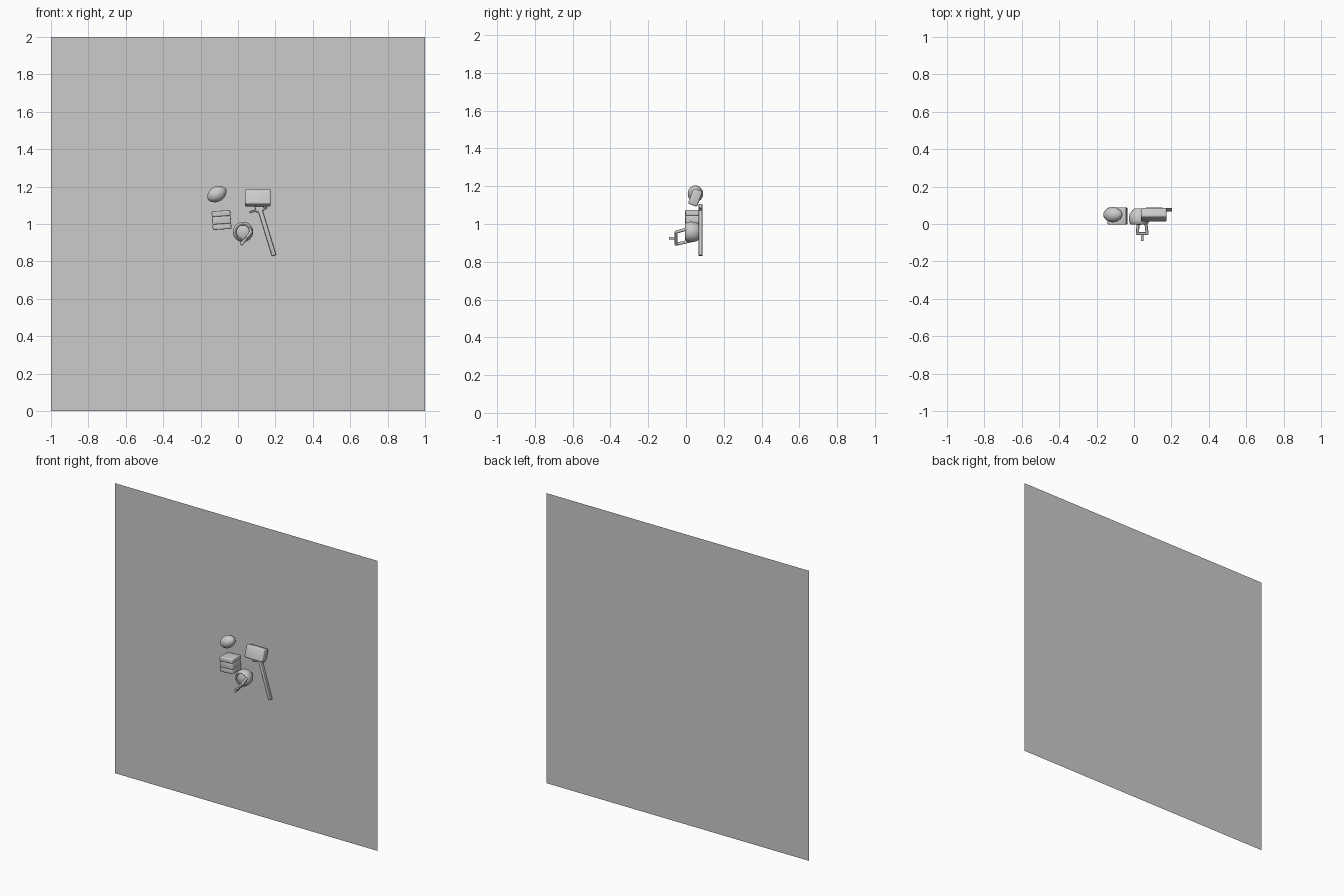
import bpy, bmesh
from math import radians, sin, cos, pi
from mathutils import Vector, Matrix

cube = bpy.data.objects.get("Cube")
if cube:
    bpy.data.objects.remove(cube)


def finish(name, bm, matrix=Matrix(), smooth=True):
    bmesh.ops.recalc_face_normals(bm, faces=bm.faces)
    mesh = bpy.data.meshes.new(name)
    bm.to_mesh(mesh)
    bm.free()
    mesh.transform(matrix)
    obj = bpy.data.objects.new(name, mesh)
    bpy.context.collection.objects.link(obj)
    if smooth:
        bpy.ops.object.select_all(action="DESELECT")
        obj.select_set(True)
        bpy.context.view_layer.objects.active = obj
        bpy.ops.object.shade_smooth_by_angle(angle=radians(40))
    return obj


def place(center, axis="X", degrees=0):
    return Matrix.Translation(center) @ Matrix.Rotation(radians(degrees), 4, axis)


def rounded_box(name, size, matrix, radius):
    bm = bmesh.new()
    bmesh.ops.create_cube(bm, size=1)
    bmesh.ops.scale(bm, vec=size, verts=bm.verts)
    bmesh.ops.bevel(bm, geom=bm.edges[:], offset=radius, segments=3,
                    profile=0.5, affect="EDGES")
    return finish(name, bm, matrix)


def lathe(name, profile, matrix, steps=32):
    bm = bmesh.new()
    verts = [bm.verts.new((r, 0, z)) for r, z in profile]
    edges = [bm.edges.new(pair) for pair in zip(verts, verts[1:])]
    bmesh.ops.spin(bm, geom=verts + edges, cent=(0, 0, 0), axis=(0, 0, 1),
                   angle=2 * pi, steps=steps)
    bmesh.ops.remove_doubles(bm, verts=bm.verts, dist=0.0002)
    return finish(name, bm, matrix)


def rod(name, start, end, radius, sides=12):
    start, end = Vector(start), Vector(end)
    span = end - start
    bm = bmesh.new()
    bmesh.ops.create_cone(bm, cap_ends=True, segments=sides, radius1=radius,
                          radius2=radius, depth=span.length)
    turn = span.to_track_quat("Z", "Y").to_matrix().to_4x4()
    return finish(name, bm, Matrix.Translation((start + end) / 2) @ turn)


# Flat single-sided backdrop behind the loose objects
bm = bmesh.new()
bmesh.ops.create_grid(bm, x_segments=1, y_segments=1, size=1)
finish("back_panel", bm, place((0, 0.09, 1), "X", 90), smooth=False)

# Pointed oval, long axis tilted up to the right
oval = [(0.041 * sin(pi * i / 16) ** 1.2, -0.056 * cos(pi * i / 16))
        for i in range(17)]
lathe("oval_pod", oval, place((-0.113, 0.05, 1.16), "Y", 60))

# Soft block built from three stacked layers with narrow seams
tilt = place((-0.088, 0.042, 1.02), "Y", -4)
for name, height, level in (("lower", 0.03, -0.034), ("middle", 0.042, 0.001),
                            ("upper", 0.03, 0.036)):
    rounded_box("block_" + name, (0.1, 0.092, height),
                tilt @ Matrix.Translation((0, 0, level)), 0.006)

# Round pot facing forward, with a raised rim and a shallow lid
pot = [(0, -0.044), (0.026, -0.044), (0.037, -0.034), (0.05, -0.016),
       (0.054, 0.004), (0.054, 0.02), (0.05, 0.036), (0.042, 0.043),
       (0.037, 0.043), (0.035, 0.037), (0.02, 0.042), (0, 0.044)]
lathe("pot_body", pot, place((0.027, 0.039, 0.958), "X", 90))

# Bracket handle and peg in front of the pot
upper, lower = (0.07, -0.052, 0.957), (0.019, -0.052, 0.893)
middle = (Vector(upper) + Vector(lower)) / 2
rod("pot_handle_bar", upper, lower, 0.008)
rod("pot_handle_upper_arm", upper, (0.062, 0.02, 0.978), 0.008)
rod("pot_handle_lower_arm", lower, (0.022, 0.03, 0.912), 0.008)
rod("pot_handle_peg", middle, middle + Vector((0, -0.038, 0)), 0.007)
for name, corner in (("upper", upper), ("lower", lower)):
    bm = bmesh.new()
    bmesh.ops.create_uvsphere(bm, u_segments=12, v_segments=8, radius=0.008)
    finish("pot_handle_" + name + "_joint", bm, Matrix.Translation(corner))

# Mallet head, collar and slanted handle
rounded_box("mallet_head", (0.138, 0.052, 0.086),
            place((0.106, 0.049, 1.14), "X", -20), 0.009)
rounded_box("mallet_collar", (0.095, 0.018, 0.009),
            place((0.108, 0.078, 1.075), "Y", -14), 0.003)
rounded_box("mallet_neck", (0.045, 0.018, 0.035),
            place((0.115, 0.077, 1.084), "Y", -17), 0.004)
rounded_box("mallet_handle", (0.024, 0.019, 0.285),
            place((0.151, 0.077, 0.968), "Y", -17), 0.004)
